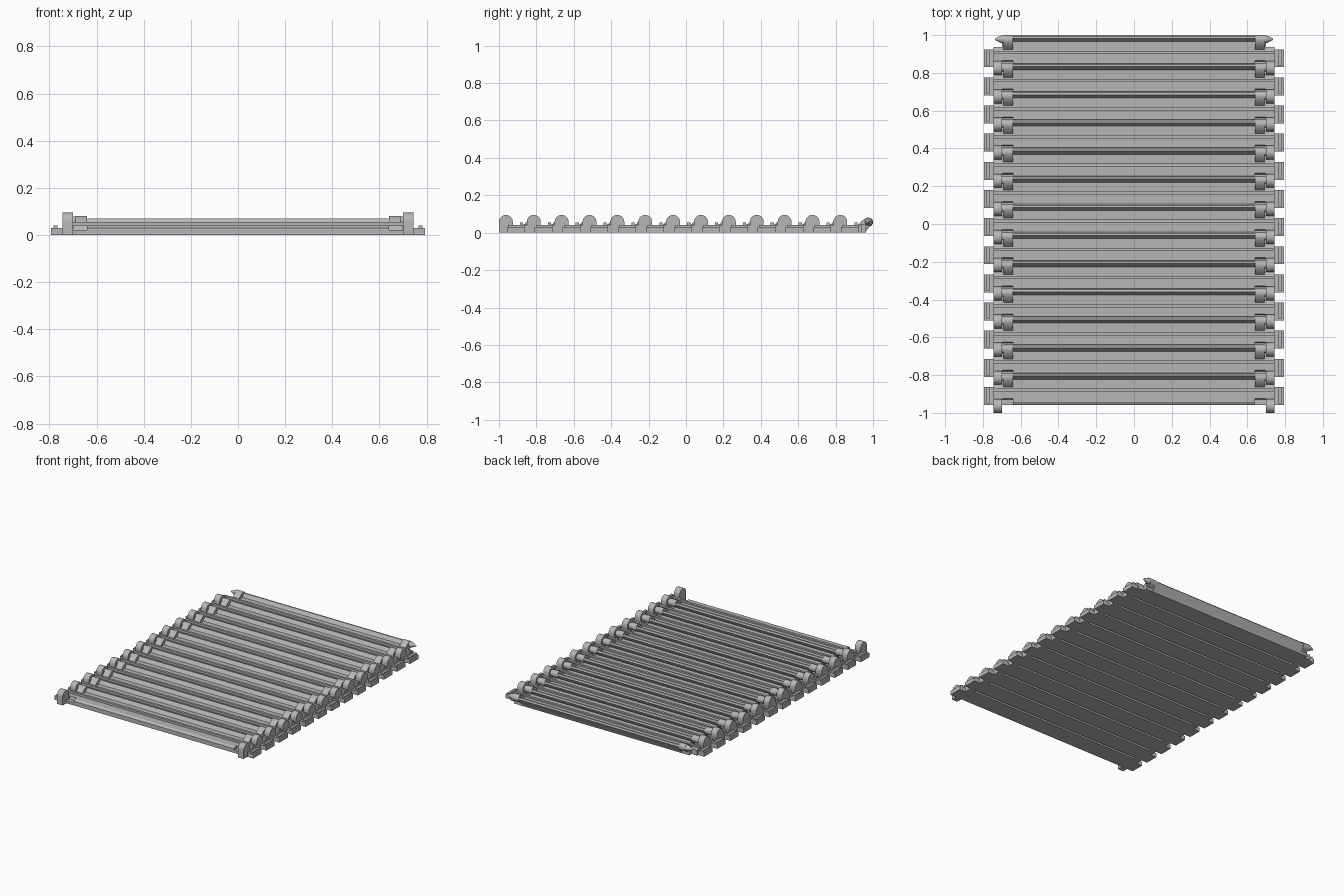
import bpy, bmesh, math

if "Cube" in bpy.data.objects:
    bpy.data.objects.remove(bpy.data.objects["Cube"], do_unlink=True)

LINKS = 13
PITCH = 0.149
FIRST = -0.963   # hinge axis of the front link
AXIS = 0.058     # hinge height

grey = bpy.data.materials.new("light grey plastic")
grey.use_nodes = True
grey.diffuse_color = (0.47, 0.47, 0.47, 1)
grey.node_tree.nodes["Principled BSDF"].inputs["Base Color"].default_value = (0.47, 0.47, 0.47, 1)


def finish(name, bm, mirrored):
    """Turn one link's part into an object repeated along the whole chain."""
    bmesh.ops.recalc_face_normals(bm, faces=bm.faces)
    mesh = bpy.data.meshes.new(name)
    bm.to_mesh(mesh)
    bm.free()
    mesh.materials.append(grey)
    ob = bpy.data.objects.new(name, mesh)
    bpy.context.collection.objects.link(ob)
    ob.location.y = FIRST
    bpy.ops.object.select_all(action="DESELECT")
    ob.select_set(True)
    bpy.context.view_layer.objects.active = ob
    bpy.ops.object.shade_smooth_by_angle(angle=math.radians(32))
    if mirrored:
        ob.modifiers.new("both_sides", "MIRROR").use_axis[0] = True
    row = ob.modifiers.new("links", "ARRAY")
    row.count = LINKS
    row.use_relative_offset = False
    row.use_constant_offset = True
    row.constant_offset_displace = (0, PITCH, 0)
    return ob


def prism(name, profile, x0, x1, mirrored=True):
    """Extrude a (y, z) profile from x0 to x1."""
    bm = bmesh.new()
    face = bm.faces.new([bm.verts.new((x0, y, z)) for y, z in profile])
    new = bmesh.ops.extrude_face_region(bm, geom=[face])["geom"]
    moved = [v for v in new if isinstance(v, bmesh.types.BMVert)]
    bmesh.ops.translate(bm, vec=(x1 - x0, 0, 0), verts=moved)
    return finish(name, bm, mirrored)


def arc(cy, cz, r, start, end, steps):
    angles = [math.radians(start + (end - start) * i / steps) for i in range(steps + 1)]
    return [(cy + r * math.cos(a), cz + r * math.sin(a)) for a in angles]


# Slat: low front edge, small ridge, and a rear lip hooking over the next slat
ridge = [(0.075, 0.04), (0.075, 0.055), (0.092, 0.055), (0.092, 0.045)]
front = [(0.005, 0), (0.005, 0.03), (0.02, 0.04)]
lip = [(0.14, 0.045), (0.157, 0.07), (0.168, 0.069), (0.175, 0.06),
       (0.172, 0.052), (0.14, 0.012), (0.137, 0)]
prism("slat", front + ridge + lip, -0.64, 0.64, False)

# Slat ends, notched to clear the neighbouring hinge arm
notch = [(0.005, 0), (0.005, 0.02), (0.034, 0.02), (0.04, 0.04)]
prism("slat_end", notch + ridge + [(0.137, 0.045), (0.137, 0)], 0.64, 0.70)
prism("slat_shoulder", [(0.03, 0), (0.03, 0.04)] + ridge + [(0.112, 0.04), (0.112, 0)],
      0.695, 0.745)

# Outer knuckles with a round top
prism("outer_knuckle", [(-0.037, 0)] + arc(0, AXIS, 0.037, 180, 0, 14) + [(0.037, 0)],
      0.70, 0.745)

# Inner hinge arms curving up to the pin
arm = [(0.10, 0.03), (0.10, 0.046), (0.112, 0.06), (0.128, 0.073)]
arm += arc(0.15, 0.056, 0.025, 105, -75, 10) + [(0.136, 0.02)]
prism("hinge_arm", arm, 0.64, 0.69)

# Tapered hinge pins
bm = bmesh.new()
rings = []
for x, r in ((0.685, 0.021), (0.70, 0.021), (0.737, 0.004)):
    ring = arc(0.153, AXIS, r, 0, 337.5, 15)
    rings.append([bm.verts.new((x, y, z)) for y, z in ring])
for a, b in zip(rings, rings[1:]):
    for i in range(len(a)):
        j = (i + 1) % len(a)
        bm.faces.new((a[i], a[j], b[j], b[i]))
bm.faces.new(rings[0])
bm.faces.new(rings[-1])
finish("hinge_pin", bm, True)

# Side tabs with a narrow raised rib
prism("side_tab", [(0.005, 0), (0.005, 0.03), (0.1, 0.03), (0.1, 0)], 0.74, 0.793)
prism("tab_rib", [(0.012, 0.02), (0.012, 0.04), (0.1, 0.04), (0.1, 0.02)], 0.765, 0.782)
